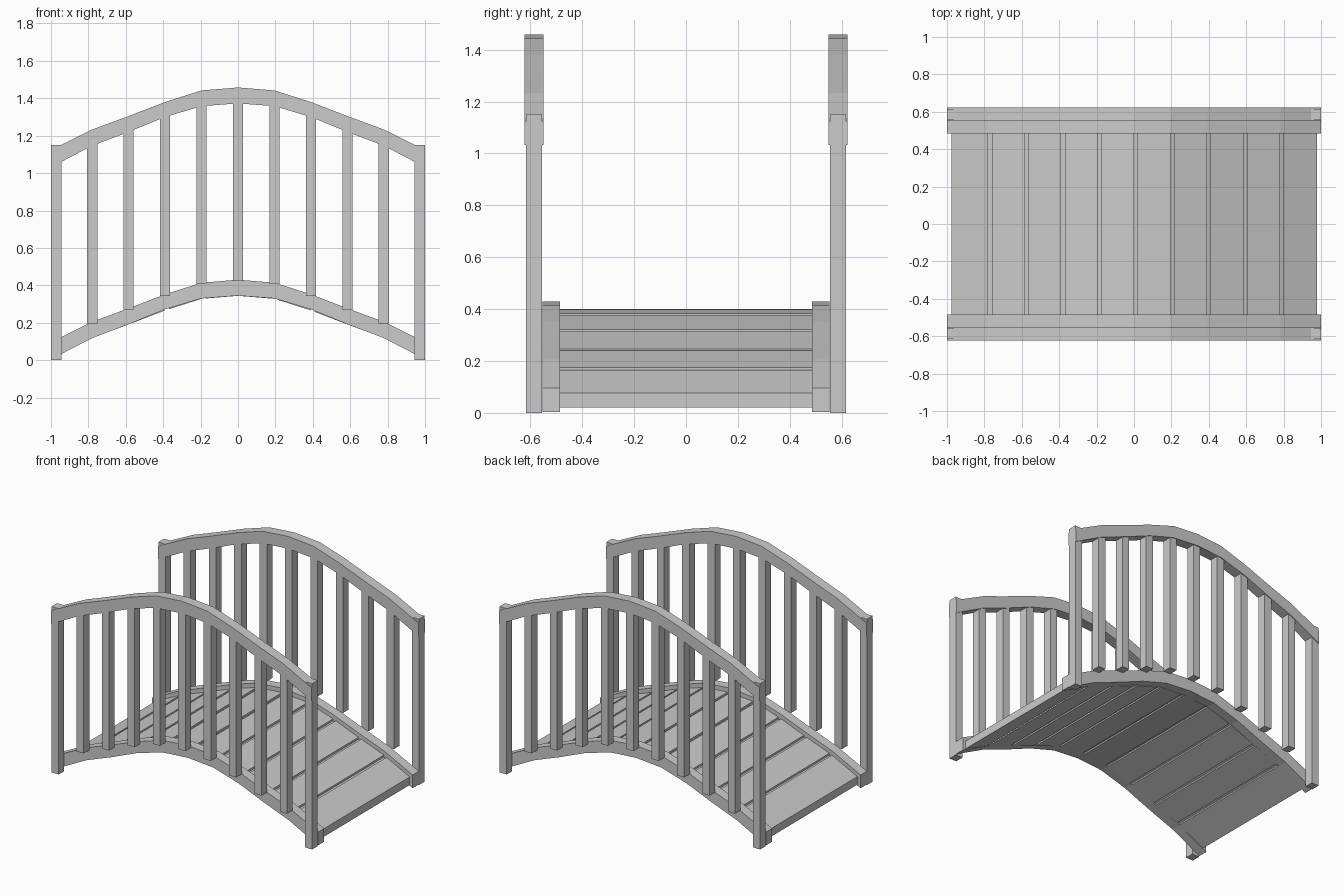
import bpy, bmesh

if "Cube" in bpy.data.objects:
    bpy.data.objects.remove(bpy.data.objects["Cube"])

# Arch profile (half): x, upper height, lower height of the side beam
ARCH = [(0, .430, .345), (.195, .414, .330), (.39, .352, .272),
        (.585, .277, .192), (.78, .205, .118), (1.0, .096, .004)]
RAIL_LIFT = 1.028
STEP = .195


def height(x, col=1):
    x = abs(x)
    for a, b in zip(ARCH, ARCH[1:]):
        if x <= b[0] + 1e-6:
            t = (x - a[0]) / (b[0] - a[0])
            return a[col] + t * (b[col] - a[col])
    return ARCH[-1][col]


def make_object(name, bm, mirror=False):
    bmesh.ops.recalc_face_normals(bm, faces=bm.faces)
    mesh = bpy.data.meshes.new(name)
    bm.to_mesh(mesh)
    bm.free()
    ob = bpy.data.objects.new(name, mesh)
    bpy.context.collection.objects.link(ob)
    if mirror:
        mod = ob.modifiers.new("other_side", 'MIRROR')
        mod.use_axis = (False, True, False)
        mod.use_clip = False
    return ob


def sweep(bm, x0, x1, y0, y1, top, bottom):
    """Arched bar between x0 and x1 with given upper and lower height functions."""
    knots = [s * p[0] for p in ARCH for s in (-1, 1)]
    xs = sorted({x0, x1} | {k + 0.0 for k in knots if x0 + 1e-4 < k < x1 - 1e-4})
    rings = [[bm.verts.new(c) for c in ((x, y0, bottom(x)), (x, y1, bottom(x)),
                                        (x, y1, top(x)), (x, y0, top(x)))] for x in xs]
    for a, b in zip(rings, rings[1:]):
        for i in range(4):
            j = (i + 1) % 4
            bm.faces.new((a[i], a[j], b[j], b[i]))
    bm.faces.new(rings[0])
    bm.faces.new(rings[-1])


def arched(name, x0, x1, y0, y1, top, bottom, mirror=False):
    bm = bmesh.new()
    sweep(bm, x0, x1, y0, y1, top, bottom)
    return make_object(name, bm, mirror)


def box(name, x0, x1, y0, y1, z0, z1, mirror=False):
    return arched(name, x0, x1, y0, y1, lambda x: z1, lambda x: z0, mirror)


# Side beams and handrails
arched("side_beam", -1, 1, .485, .553, lambda x: height(x), lambda x: height(x, 2), True)
arched("handrail", -1, 1, .55, .622, lambda x: height(x) + RAIL_LIFT,
       lambda x: height(x, 2) + RAIL_LIFT, True)

# End posts
for side, x in (("left", -.9725), ("right", .9725)):
    box(side + "_end_post", x - .0275, x + .0275, .555, .616, 0, 1.15, True)

# Balusters, hung on the outside of the beams
for k in range(-4, 5):
    x = k * STEP
    box(f"baluster_{k + 5}", x - .0275, x + .0275, .555, .616,
        height(x) - .008, height(x, 2) + RAIL_LIFT + .03, True)

# Thin deck core, recessed between the planks
arched("deck_core", -.975, .978, -.49, .49,
       lambda x: height(x) - .044, lambda x: height(x) - .076)

# Deck planks with narrow grooves
for k in range(-5, 5):
    x0 = k * STEP + (.02 if k > -5 else 0)
    x1 = (k + 1) * STEP + (.003 if k == 4 else 0)
    arched(f"plank_{k + 6}", x0, x1, -.49, .49,
           lambda x: height(x) - .03, lambda x: height(x) - .086)
